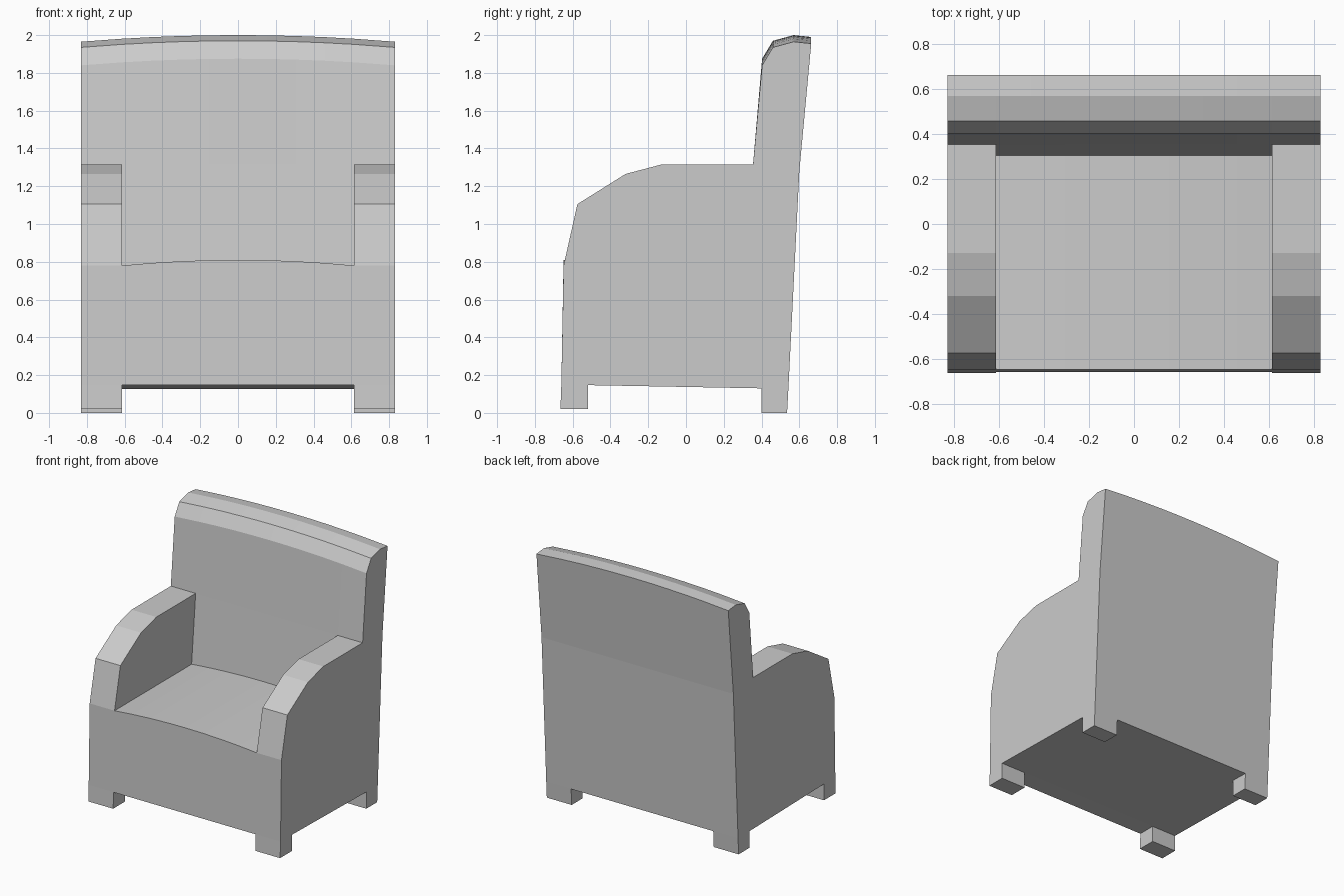
import bpy, bmesh

if "Cube" in bpy.data.objects:
    bpy.data.objects.remove(bpy.data.objects["Cube"])

INNER, OUTER = 0.615, 0.83      # inner and outer x of the arms

# Shared profile pieces as (y, z, crown), crown = type of bulge across the width
front_foot = [(-0.66, 0.147, 0), (-0.665, 0.02, 0), (-0.52, 0.02, 0), (-0.52, 0.147, 0)]
rear_foot = [(0.40, 0.13, 0), (0.40, 0.0, 0), (0.535, 0.0, 0), (0.542, 0.127, 0)]
back = [(0.60, 1.28, 0), (0.663, 1.955, 1), (0.57, 1.965, 1), (0.46, 1.935, 1),
        (0.403, 1.84, 1), (0.355, 1.315, 0)]
seat_rear, seat_front = (0.305, 0.78, 2), (-0.648, 0.78, 2)
arm_top = [(-0.13, 1.315, 0), (-0.32, 1.265, 0), (-0.575, 1.105, 0)]


def place(x, p):
    y, z, crown = p
    if crown == 1:              # domed top of the backrest
        z += 0.035 * (1 - (x / OUTER) ** 2)
    elif crown == 2 and x < INNER:   # domed seat
        z += 0.03 * (1 - (x / INNER) ** 2)
    return (x, y, z)


def half_part(name, profile, xs, cap_outer=False, walls=()):
    """Loft a closed profile over the x stations, add end faces, mirror in x."""
    bm = bmesh.new()
    rings = [[bm.verts.new(place(x, p)) for p in profile] for x in xs]
    n = len(profile)
    for a, b in zip(rings, rings[1:]):
        for i in range(n):
            j = (i + 1) % n
            bm.faces.new((a[i], a[j], b[j], b[i]))
    if cap_outer:
        bm.faces.new(rings[-1])
    for wall in walls:
        bm.faces.new([bm.verts.new(place(xs[0], p)) for p in wall])
    bmesh.ops.remove_doubles(bm, verts=bm.verts, dist=1e-5)
    bmesh.ops.recalc_face_normals(bm, faces=bm.faces)
    mesh = bpy.data.meshes.new(name)
    bm.to_mesh(mesh)
    bm.free()
    obj = bpy.data.objects.new(name, mesh)
    bpy.context.collection.objects.link(obj)
    mirror = obj.modifiers.new("mirror", 'MIRROR')
    mirror.use_clip = True
    return obj


# Seat, front panel, underside and middle of the backrest
middle = [front_foot[0], front_foot[3], rear_foot[0], rear_foot[3]] + back + [seat_rear, seat_front]
half_part("seat_and_back", middle, [INNER * i / 4 for i in range(5)])

# Side panels with arms, legs and outer ends of the backrest
side = front_foot + rear_foot + back + arm_top + [seat_front]
inner_arm = [back[-1]] + arm_top + [seat_front, seat_rear]
half_part("arms_and_legs", side, [INNER, OUTER], True, [inner_arm, front_foot, rear_foot])
